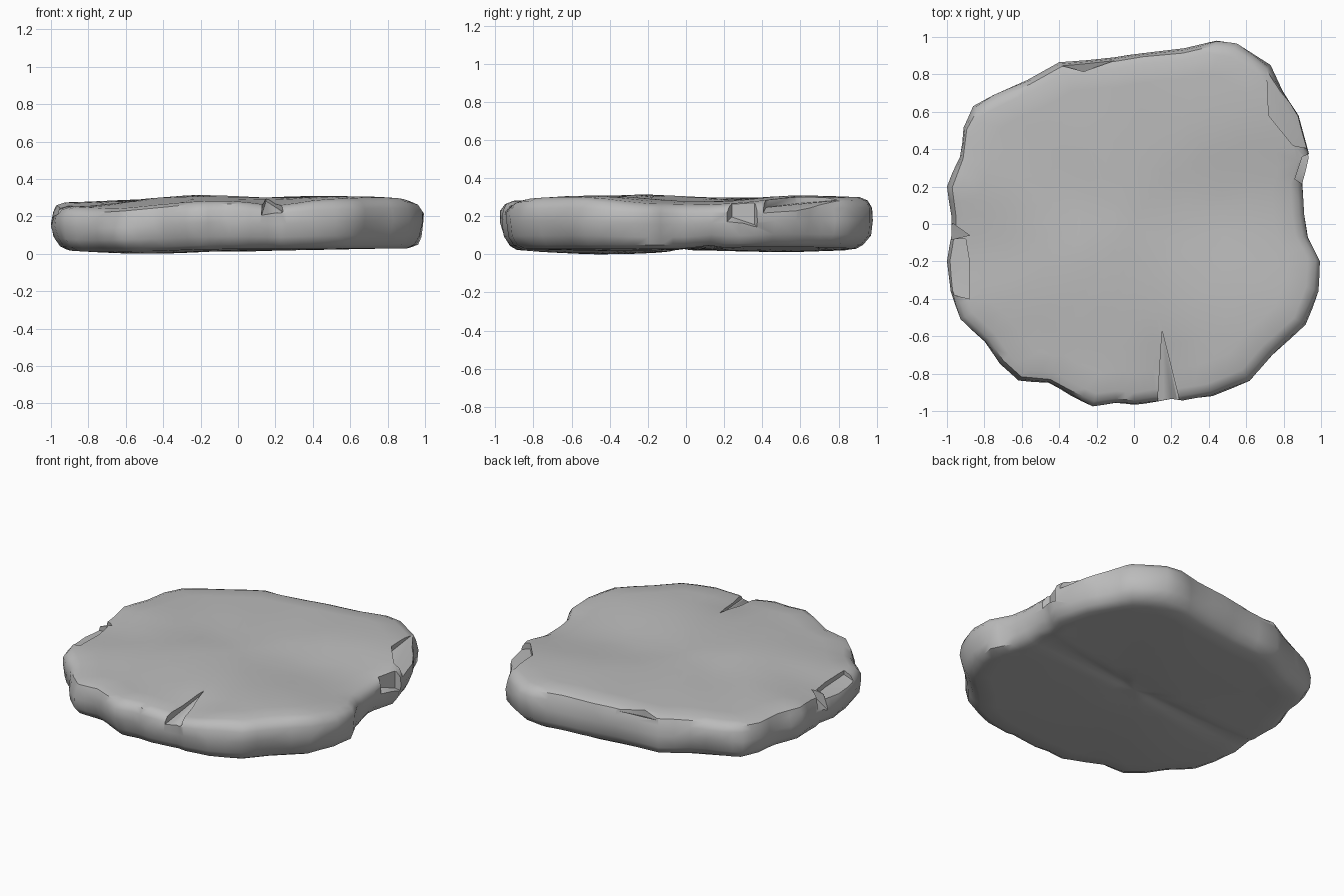
import bpy, bmesh, math
from mathutils import Vector, noise

if "Cube" in bpy.data.objects:
    bpy.data.objects.remove(bpy.data.objects["Cube"])

# Plan outline of the slab, counter-clockwise when read backwards, from the right
OUTLINE = [(1, -.2), (.99, -.36), (.92, -.54), (.74, -.70), (.62, -.84), (.42, -.92),
           (.26, -.945), (.2, -.935), (.12, -.95), (0, -.97), (-.1, -.96), (-.22, -.975),
           (-.34, -.92), (-.46, -.855), (-.62, -.84), (-.72, -.75), (-.8, -.63), (-.93, -.51),
           (-.98, -.36), (-1, -.2), (-.98, -.05), (-.98, .05), (-1, .2), (-.94, .36),
           (-.92, .52), (-.86, .63), (-.75, .69), (-.57, .77), (-.4, .865), (-.1, .895),
           (.05, .92), (.27, .94), (.44, .98), (.55, .965), (.73, .85), (.8, .72),
           (.88, .58), (.94, .36), (.9, .22), (.91, .05), (.93, -.07)]
# Soft swells and hollows: x, y, radius, height
TOP = [(-.2, -.3, .4, .03), (.6, -.45, .35, .025), (.45, .7, .4, .025), (-.3, .45, .4, .012),
       (-.75, -.8, .4, -.05), (-1, -.15, .35, -.035), (.2, -.85, .16, -.03),
       (.35, .05, .25, -.012), (.85, .12, .25, -.02), (1.05, -.2, .25, -.025), (-.9, .6, .3, -.015)]
BOTTOM = [(-.5, -.42, .45, -.03), (.3, -.4, .4, -.01), (0, .5, .4, -.018), (.8, .5, .4, .01)]


def swell(bumps, x, y):
    return sum(h * math.exp(-((x - a)**2 + (y - b)**2) / (r * r)) for a, b, r, h in bumps)


def top_z(x, y):
    return .288 + swell(TOP, x, y) + .006 * noise.noise(Vector((x * 3, y * 3, 1)))


def bottom_z(x, y):
    seam = .016 * math.exp(-((y - .02 - .1 * x) / .05)**2)
    return .034 + swell(BOTTOM, x, y) + seam


def finish(bm, name):
    """Turn a closed bmesh into an object with outward normals."""
    bmesh.ops.recalc_face_normals(bm, faces=bm.faces[:])
    if bm.calc_volume(signed=True) < 0:
        bmesh.ops.reverse_faces(bm, faces=bm.faces[:])
    me = bpy.data.meshes.new(name)
    bm.to_mesh(me)
    bm.free()
    me.materials.append(stone)
    ob = bpy.data.objects.new(name, me)
    bpy.context.collection.objects.link(ob)
    return ob


stone = bpy.data.materials.new("grey_stone")
stone.diffuse_color = (.5, .5, .5, 1)
stone.use_nodes = True
stone.node_tree.nodes["Principled BSDF"].inputs["Base Color"].default_value = stone.diffuse_color

# Outline with one midpoint added to each edge
pts = []
for i, p in enumerate(OUTLINE):
    q = OUTLINE[(i + 1) % len(OUTLINE)]
    pts += [Vector(p), (Vector(p) + Vector(q)) / 2]

# Rings: scale in plan, mix from bottom surface (0) to top surface (1)
RINGS = [(s, 0) for s in (.12, .3, .5, .68, .82, .91)]
RINGS += [(.955, .08), (.985, .26), (1, .55), (.993, .8), (.972, .94)]
RINGS += [(s, 1) for s in (.93, .82, .68, .5, .3, .12)]

bm = bmesh.new()
rings = []
for s, t in RINGS:
    ring = []
    for p in pts:
        k = s
        if .05 < t < .9:
            k = min(1.0, k + .022 * noise.noise(Vector((p.x * 3.5, p.y * 3.5, t * 2))))
        x, y = p * k
        lo, hi = bottom_z(x, y), top_z(x, y)
        ring.append(bm.verts.new((x, y, lo + (hi - lo) * t)))
    rings.append(ring)
n = len(pts)
for a, b in zip(rings, rings[1:]):
    for i in range(n):
        bm.faces.new((a[i], a[(i + 1) % n], b[(i + 1) % n], b[i]))
for ring, fn in ((rings[0], bottom_z), (rings[-1], top_z)):
    c = bm.verts.new((0, 0, fn(0, 0)))
    for i in range(n):
        bm.faces.new((ring[i], ring[(i + 1) % n], c))
bmesh.ops.triangulate(bm, faces=bm.faces[:])
slab = finish(bm, "stone_slab")


def chip(name, plan, low, high=.45):
    """Cut a prism out of the slab; low gives the floor height at each plan corner."""
    b = bmesh.new()
    dn = [b.verts.new((x, y, z)) for (x, y), z in zip(plan, low)]
    up = [b.verts.new((x, y, high)) for x, y in plan]
    m = len(plan)
    b.faces.new(up)
    for i in range(1, m - 1):
        b.faces.new((dn[0], dn[i + 1], dn[i]))
    for i in range(m):
        b.faces.new((dn[i], dn[(i + 1) % m], up[(i + 1) % m], up[i]))
    bmesh.ops.triangulate(b, faces=b.faces[:])
    cutter = finish(b, name)
    cutter.hide_render = True
    mod = slab.modifiers.new(name, 'BOOLEAN')
    mod.operation, mod.object = 'DIFFERENCE', cutter
    # Keep the first solver whose result is still a whole slab
    for solver in ('MANIFOLD', 'EXACT', 'FLOAT'):
        mod.solver = solver
        bpy.context.view_layer.update()
        dg = bpy.context.evaluated_depsgraph_get()
        cut = bpy.data.meshes.new_from_object(slab.evaluated_get(dg))
        xs = [v.co.x for v in cut.vertices]
        if len(xs) > 1000 and max(xs) - min(xs) > 1.9:
            slab.data = cut
            break
    slab.modifiers.remove(mod)
    bpy.data.objects.remove(cutter)


# Front crack, left chips, right rear ledge and back chip
chip("front_crack", [(.15, -.57), (.12, -1.05), (.27, -1.05)], [.285, .19, .21])
chip("left_chip", [(-.88, -.2), (-.88, -.4), (-1.05, -.36), (-1.05, -.08), (-.9, -.08)],
     [.22, .23, .2, .2, .22])
chip("left_notch", [(-.88, -.06), (-1.05, -.1), (-1.05, .06)], [.23, .08, .12])
chip("right_ledge", [(.71, .82), (.72, .58), (.85, .42), (1.05, .38), (1.05, .6), (.85, .9)],
     [.29, .27, .25, .17, .17, .23])
chip("right_notch", [(.86, .24), (1.05, .12), (1.05, .42), (.9, .36)], [.2, .08, .1, .16])
chip("back_chip", [(-.4, .85), (-.27, .815), (-.1, .875), (-.1, .98), (-.4, .98)],
     [.27, .25, .27, .2, .2])

# Stand on z = 0, then shade smooth with sharp breaks
floor = min(v.co.z for v in slab.data.vertices)
for v in slab.data.vertices:
    v.co.z -= floor
bpy.ops.object.select_all(action='DESELECT')
slab.select_set(True)
bpy.context.view_layer.objects.active = slab
bpy.ops.object.shade_smooth_by_angle(angle=math.radians(40))
